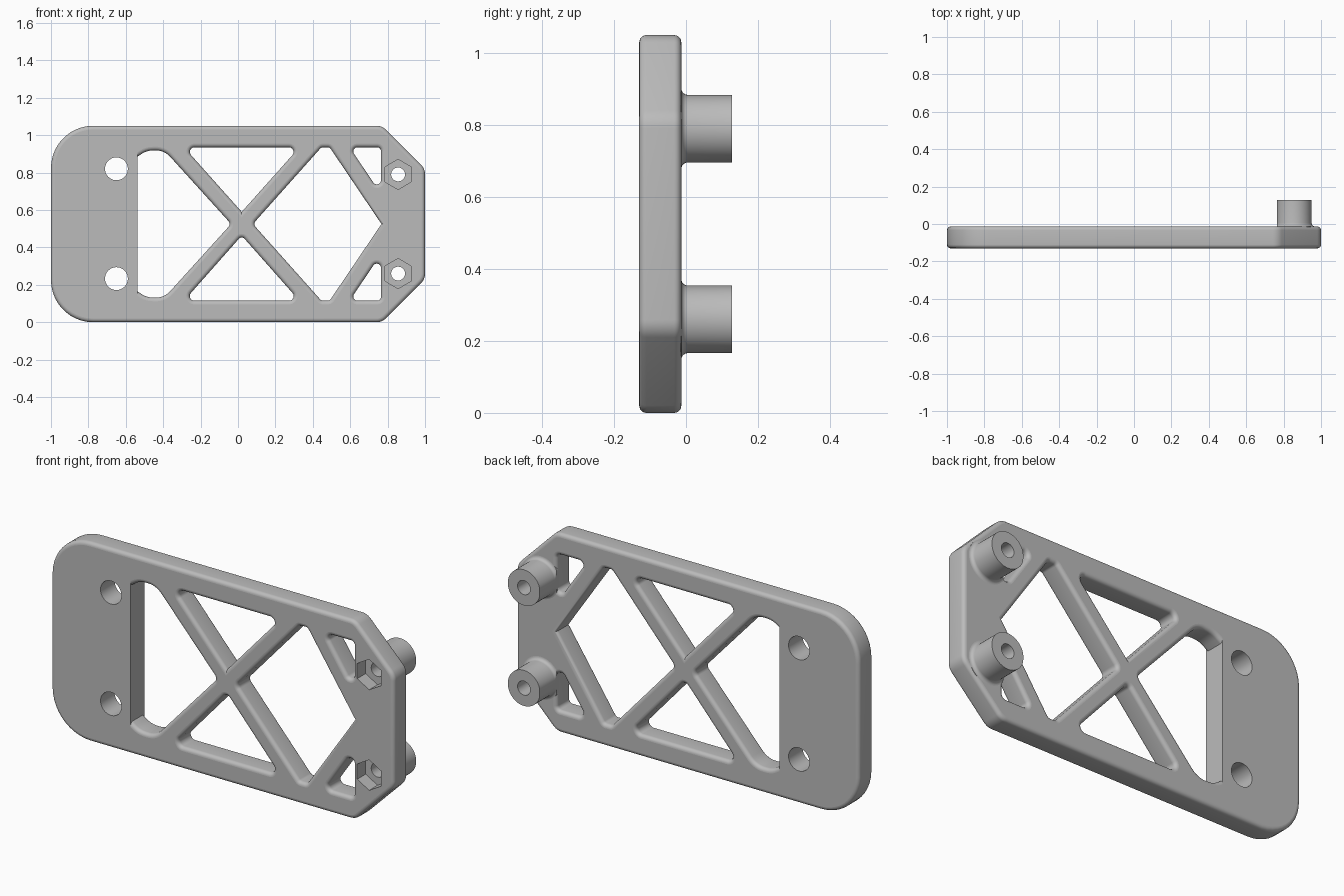
import bpy
import bmesh
from math import sin, cos, pi, radians, tan
from mathutils import Vector

cube = bpy.data.objects.get("Cube")
if cube:
    bpy.data.objects.remove(cube, do_unlink=True)

HEIGHT = 1.05
MID = HEIGHT / 2
FRONT, BACK = -0.13, -0.013
FILLET = 0.02
BOSS_X, BOSS_Z = 0.856, (0.79, 0.26)
STEPS = 6
SIDES = 48

grey = bpy.data.materials.new("grey_plastic")
grey.use_nodes = True
colour = (0.5, 0.5, 0.5, 1)
grey.diffuse_color = colour
for node in grey.node_tree.nodes:
    if node.type == 'BSDF_PRINCIPLED':
        node.inputs["Base Color"].default_value = colour


def flipped(corners):
    """Mirror corners top to bottom."""
    return [(x, HEIGHT - z, r) for x, z, r in reversed(corners)]


def rounded(corners):
    """Counter-clockwise outline from (x, z, radius) corners."""
    points = []
    for i, (x, z, r) in enumerate(corners):
        p = Vector((x, z))
        if r == 0:
            points.append(p)
            continue
        a = (Vector(corners[i - 1][:2]) - p).normalized()
        b = (Vector(corners[(i + 1) % len(corners)][:2]) - p).normalized()
        half = a.angle(b) / 2
        centre = p + (a + b).normalized() * (r / sin(half))
        start = p + a * (r / tan(half)) - centre
        end = p + b * (r / tan(half)) - centre
        sweep = start.angle(end)
        n = max(4, round(sweep / radians(8)))
        for k in range(n + 1):
            t = k / n
            points.append(centre + (start * sin((1 - t) * sweep)
                                    + end * sin(t * sweep)) / sin(sweep))
    area = sum(points[i - 1].cross(points[i]) for i in range(len(points)))
    return points if area > 0 else points[::-1]


def offset(points, distance, sharp_left=None):
    """Move an outline outward; edges left of sharp_left stay put."""
    def edge(p, q):
        d = (q - p).normalized()
        fixed = sharp_left is not None and max(p.x, q.x) < sharp_left
        return Vector((d.y, -d.x)), 0 if fixed else distance

    result = []
    for i, p in enumerate(points):
        n1, d1 = edge(points[i - 1], p)
        n2, d2 = edge(p, points[(i + 1) % len(points)])
        c = n1.dot(n2)
        if c > 0.9999:
            result.append(p + n1 * d1)
        else:
            result.append(p + (n1 * (d1 - c * d2) + n2 * (d2 - c * d1)) / (1 - c * c))
    return result


def ring(x, z, radius, hexagon=False):
    points = []
    for k in range(SIDES):
        a = 2 * pi * k / SIDES
        r = radius
        if hexagon:
            r = radius / cos((a + pi / 6) % (pi / 3) - pi / 6)
        points.append(Vector((x + r * cos(a), z + r * sin(a))))
    return points


def loft(bm, sections, closed=False):
    """Skin (outline, y) sections; return the first and last edge loops."""
    loops = [[bm.verts.new((p.x, y, p.y)) for p in pts] for pts, y in sections]
    n = len(loops[0])
    pairs = list(zip(loops, loops[1:]))
    if closed:
        pairs.append((loops[-1], loops[0]))
    for a, b in pairs:
        for i in range(n):
            j = (i + 1) % n
            bm.faces.new((a[i], a[j], b[j], b[i])).smooth = True
    return [[bm.edges.get((l[i], l[(i + 1) % n])) for i in range(n)]
            for l in (loops[0], loops[-1])]


def filleted(points, distance, sharp_left=None):
    """Sections of a wall with rounded front and back rims."""
    front, back = [], []
    for k in range(STEPS + 1):
        t = pi / 2 * k / STEPS
        outline = offset(points, distance * (1 - sin(t)), sharp_left)
        depth = FILLET * (1 - cos(t))
        front.append((outline, FRONT + depth))
        back.insert(0, (outline, BACK - depth))
    return front + back


def finish(bm, name):
    bmesh.ops.recalc_face_normals(bm, faces=bm.faces[:])
    for e in bm.edges:
        if len(e.link_faces) == 2:
            e.smooth = e.calc_face_angle(0) < radians(32)
    mesh = bpy.data.meshes.new(name)
    bm.to_mesh(mesh)
    bm.free()
    mesh.materials.append(grey)
    obj = bpy.data.objects.new(name, mesh)
    bpy.context.collection.objects.link(obj)
    return obj


# Plate outline and truss windows
outline = [(1, 0.82, 0.07), (0.77, HEIGHT, 0.07), (-1, HEIGHT, 0.225)]
left_window = [(-0.537, 0.885, 0), (-0.49, 0.917, 0.1), (-0.395, 0.92, 0.1)]
top_window = [(-0.288, 0.935, 0.025), (0.328, 0.935, 0.025), (0.02, 0.59, 0)]
low_window = flipped(top_window[:2]) + [(0.02, 0.463, 0.02)]
diamond = [(0.446, 0.935, 0.02), (0.49, 0.935, 0.02)]
side_window = [(0.597, 0.935, 0.022), (0.764, 0.935, 0.02), (0.764, 0.687, 0.022)]

bm = bmesh.new()
walls = [loft(bm, filleted(rounded(outline + flipped(outline)), -FILLET))]
walls.append(loft(bm, filleted(
    rounded(left_window + [(-0.037, MID, 0.025)] + flipped(left_window)),
    FILLET, -0.53)))
for window in (top_window, low_window, side_window, flipped(side_window),
               [(0.08, MID, 0.025)] + diamond + [(0.767, MID, 0)] + flipped(diamond)):
    walls.append(loft(bm, filleted(rounded(window), FILLET)))

# Plain bolt holes
for z in (0.82, 0.233):
    hole = ring(-0.65, z, 0.061)
    walls.append(loft(bm, [(hole, FRONT), (hole, BACK)]))

# Hexagonal nut pockets with screw holes
for z in BOSS_Z:
    pocket = ring(BOSS_X, z, 0.0695, True)
    hole = ring(BOSS_X, z, 0.037)
    floor = FRONT + 0.07
    walls.append(loft(bm, [(pocket, FRONT), (pocket, floor), (hole, floor), (hole, BACK)]))

# Flat front and back faces
for side, normal in ((0, (0, -1, 0)), (1, (0, 1, 0))):
    rim = [e for wall in walls for e in wall[side]]
    filled = bmesh.ops.triangle_fill(bm, edges=rim, use_beauty=True, normal=normal)
    for f in filled["geom"]:
        if isinstance(f, bmesh.types.BMFace):
            f.smooth = False
finish(bm, "truss_plate")

# Hollow bosses with a fillet at the foot
for z, name in zip(BOSS_Z, ("upper_boss", "lower_boss")):
    flare, radius, end = 0.018, 0.094, 0.128
    foot = radius + flare
    profile = [(foot, BACK - FILLET)]
    for k in range(STEPS + 1):
        t = pi / 2 * k / STEPS
        profile.append((foot - flare * sin(t), BACK + flare * (1 - cos(t))))
    profile += [(radius, end), (0.037, end), (0.037, BACK)]
    sections = []
    for r, y in profile:
        points = [Vector((max(p.x, 0.764), p.y)) for p in ring(BOSS_X, z, r)]
        sections.append((points, y))
    bm = bmesh.new()
    loft(bm, sections, closed=True)
    finish(bm, name)
